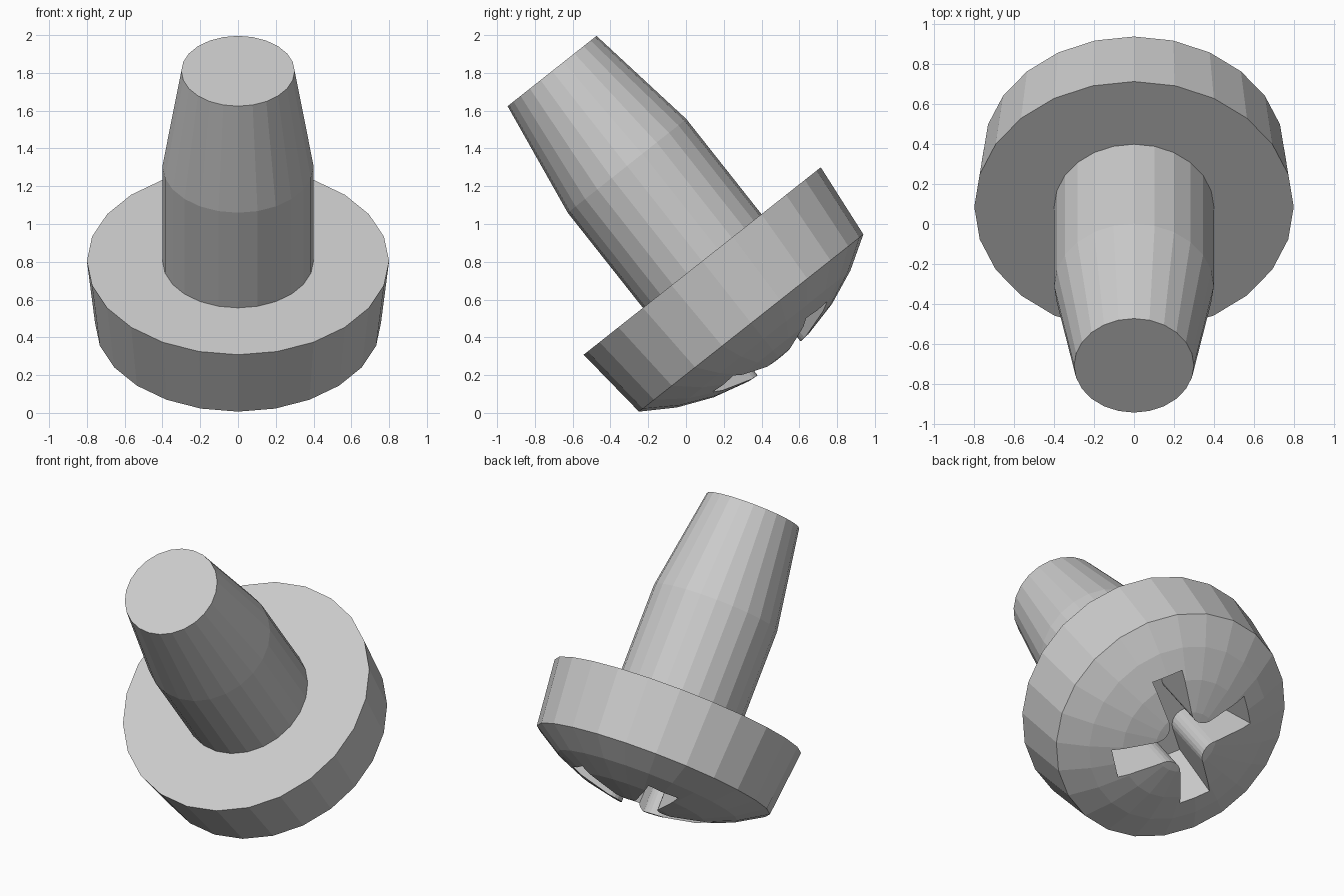
import bpy, bmesh
from math import sin, cos, asin, pi, radians
from mathutils import Matrix

if "Cube" in bpy.data.objects:
    bpy.data.objects.remove(bpy.data.objects["Cube"])

SIDES = 24
PLACE = Matrix.Translation((0, 0.345, 0.476)) @ Matrix.Rotation(asin(0.62), 4, 'X')


def make_object(name, bm):
    bmesh.ops.recalc_face_normals(bm, faces=bm.faces[:])
    mesh = bpy.data.meshes.new(name)
    bm.to_mesh(mesh)
    bm.free()
    obj = bpy.data.objects.new(name, mesh)
    bpy.context.collection.objects.link(obj)
    obj.matrix_world = PLACE
    return obj


def loft(name, rings, pole=None):
    """Skin a list of equal-length rings; close the start with a pole or a cap."""
    bm = bmesh.new()
    loops = [[bm.verts.new(p) for p in ring] for ring in rings]
    n = len(loops[0])
    for a, b in zip(loops, loops[1:]):
        for i in range(n):
            j = (i + 1) % n
            bm.faces.new((a[i], a[j], b[j], b[i]))
    if pole:
        tip = bm.verts.new(pole)
        for i in range(n):
            bm.faces.new((tip, loops[0][(i + 1) % n], loops[0][i]))
    else:
        bm.faces.new(loops[0][::-1])
    bm.faces.new(loops[-1])
    return make_object(name, bm)


def circle(r, z):
    return [(r * cos(2 * pi * i / SIDES), r * sin(2 * pi * i / SIDES), z)
            for i in range(SIDES)]


def cross(end, half_width, z):
    """Cross outline: four flaring arms at 45 degrees, round lobes between them."""
    c, rho, steps = 0.169, 0.094, 6
    arm = [(end, -half_width), (end, half_width)]
    for k in range(steps + 1):
        t = -pi / 2 - (pi / 2) * k / steps
        arm.append((c + rho * cos(t), c + rho * sin(t)))
    pts = []
    for q in range(4):
        a = radians(45 + 90 * q)
        pts += [(u * cos(a) - w * sin(a), u * sin(a) + w * cos(a), z) for u, w in arm]
    return pts


# Screw body: domed head, tapered rim, shaft with narrowing tip
R, rim_angle = 1.27, asin(0.757 / 1.27)
dome = [circle(R * sin(rim_angle * f), R * (cos(rim_angle) - cos(rim_angle * f)))
        for f in (0.25, 0.5, 0.75, 1.0)]
body = [circle(r, z) for r, z in
        ((0.8, 0.418), (0.4, 0.418), (0.4, 1.06), (0.3, 1.70))]
screw = loft("screw", dome + body, pole=(0, 0, R * (cos(rim_angle) - 1)))

# Cross-shaped driver recess, its arm ends sloping inward with depth
cutter = loft("recess_cutter", [cross(0.49, 0.104, -0.4),
                                cross(0.45, 0.1, -0.17),
                                cross(0.34, 0.09, 0.22)])
cutter.hide_render = True
cutter.hide_viewport = True
cut = screw.modifiers.new("recess", 'BOOLEAN')
cut.operation = 'DIFFERENCE'
cut.solver = 'EXACT'
cut.object = cutter
